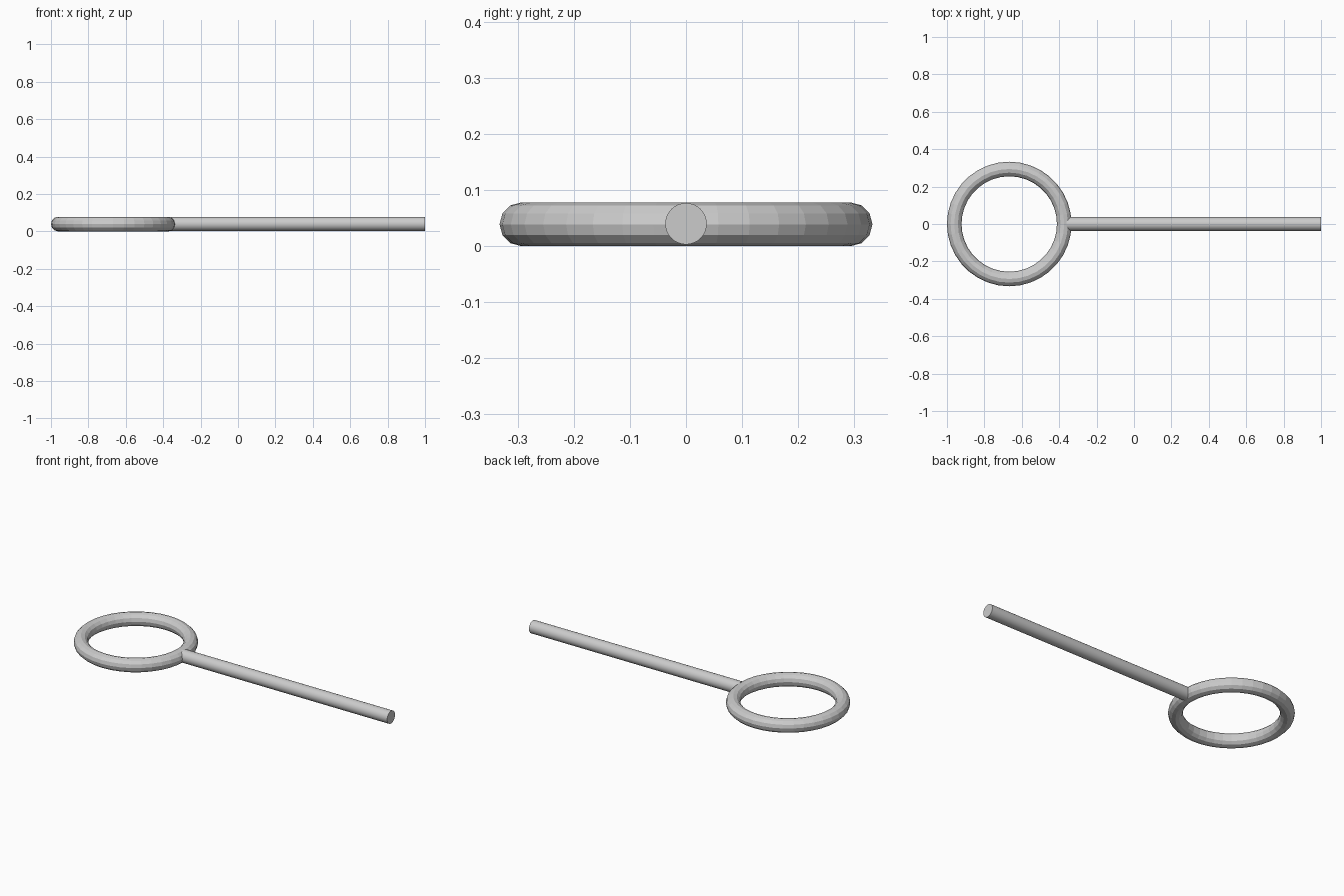
import bpy
import bmesh
from math import cos, sin, tau, pi
from mathutils import Matrix, Vector

cube = bpy.data.objects.get("Cube")
if cube:
    bpy.data.objects.remove(cube, do_unlink=True)

RING_OUTER = 0.333
TUBE = 0.039
RING_X = -1 + RING_OUTER
ROD_RADIUS = 0.037
ROD_START = -0.36

grey = bpy.data.materials.new("light_grey")
grey.use_nodes = True
grey.diffuse_color = (0.6, 0.6, 0.6, 1)
grey.node_tree.nodes["Principled BSDF"].inputs["Base Color"].default_value = grey.diffuse_color


def finish(name, bm):
    mesh = bpy.data.meshes.new(name)
    bmesh.ops.recalc_face_normals(bm, faces=bm.faces)
    bm.to_mesh(mesh)
    bm.free()
    mesh.materials.append(grey)
    obj = bpy.data.objects.new(name, mesh)
    bpy.context.collection.objects.link(obj)
    return obj


# Faceted ring: a round section spun about the vertical axis
bm = bmesh.new()
centre = Vector((RING_X, 0, TUBE))
sides = 12
section = [bm.verts.new(centre + Vector((RING_OUTER - TUBE + TUBE * cos(tau * i / sides), 0,
                                         TUBE * sin(tau * i / sides))))
           for i in range(sides)]
edges = [bm.edges.new((section[i - 1], section[i])) for i in range(sides)]
bmesh.ops.spin(bm, geom=section + edges, cent=centre, axis=(0, 0, 1),
               angle=tau, steps=36, use_merge=True)
bmesh.ops.remove_doubles(bm, verts=bm.verts, dist=0.0001)
finish("ring", bm)

# Straight rod, its inner end buried in the ring
bm = bmesh.new()
place = Matrix.Translation(((1 + ROD_START) / 2, 0, TUBE + 0.001)) @ Matrix.Rotation(pi / 2, 4, "Y")
bmesh.ops.create_cone(bm, cap_ends=True, segments=32, radius1=ROD_RADIUS,
                      radius2=ROD_RADIUS, depth=1 - ROD_START, matrix=place)
rod = finish("rod", bm)

# Smooth the rod's side, keeping its end sharp
bpy.ops.object.select_all(action="DESELECT")
rod.select_set(True)
bpy.context.view_layer.objects.active = rod
bpy.ops.object.shade_smooth_by_angle()
